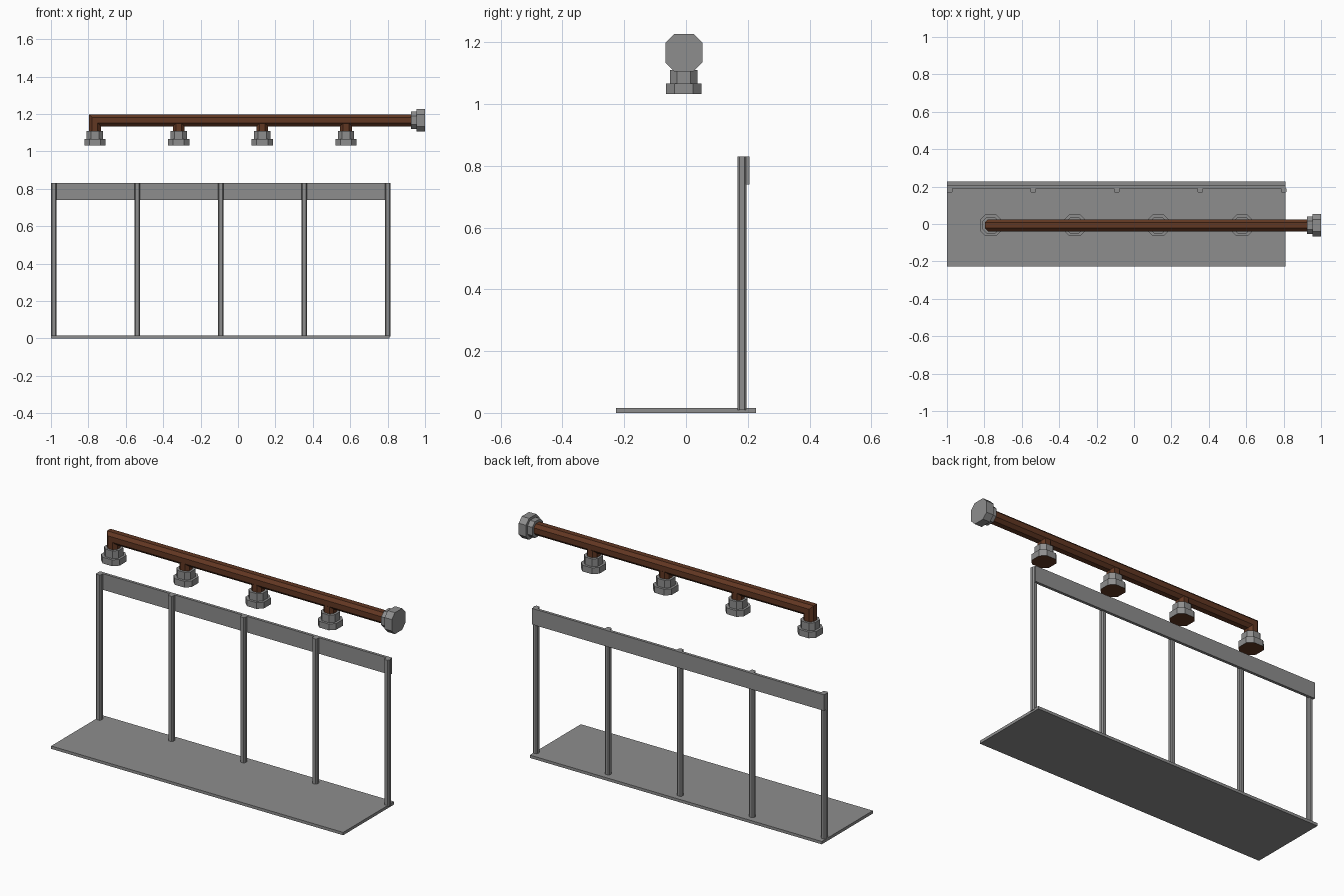
import bpy, bmesh
from mathutils import Vector

if "Cube" in bpy.data.objects:
    bpy.data.objects.remove(bpy.data.objects["Cube"])


def material(name, color):
    m = bpy.data.materials.new(name)
    m.diffuse_color = (*color, 1)
    m.use_nodes = True
    m.node_tree.nodes["Principled BSDF"].inputs["Base Color"].default_value = m.diffuse_color
    return m


GREY = material("grey metal", (0.27, 0.27, 0.27))
BROWN = material("brown pipe", (0.12, 0.038, 0.016))


def octagon(r, c):
    """Square of half width r with corners cut by c."""
    k = r - c
    return [(r, k), (k, r), (-k, r), (-r, k), (-r, -k), (-k, -r), (k, -r), (r, -k)]


def loft(name, rings, mats):
    """Skin a list of matching rings and cap both ends."""
    bm = bmesh.new()
    loops = [[bm.verts.new(p) for p in ring] for ring in rings]
    n = len(loops[0])
    for a, b in zip(loops, loops[1:]):
        for i in range(n):
            bm.faces.new((a[i], a[(i + 1) % n], b[(i + 1) % n], b[i]))
    bm.faces.new(loops[0])
    bm.faces.new(loops[-1])
    bmesh.ops.recalc_face_normals(bm, faces=bm.faces[:])
    me = bpy.data.meshes.new(name)
    bm.to_mesh(me)
    bm.free()
    for m in mats:
        me.materials.append(m)
    ob = bpy.data.objects.new(name, me)
    bpy.context.collection.objects.link(ob)
    return ob


def upright(name, x, y, sections, mats):
    """Vertical octagonal part; sections are (z, half width, chamfer)."""
    return loft(name, [[(x + u, y + v, z) for u, v in octagon(r, c)]
                       for z, r, c in sections], mats)


def box(name, x0, x1, y0, y1, z0, z1, mat):
    ring = [(x0, y0), (x1, y0), (x1, y1), (x0, y1)]
    return loft(name, [[(x, y, z) for x, y in ring] for z in (z0, z1)], [mat])


# base plate and back rail
box("base_plate", -1, 0.81, -0.226, 0.226, 0, 0.016, GREY)
box("back_rail", -1, 0.81, 0.19, 0.206, 0.74, 0.83, GREY)

# five posts
for i in range(5):
    upright(f"post_{i + 1}", -0.985 + 0.4465 * i, 0.181,
            [(0.01, 0.0145, 0.006), (0.83, 0.0145, 0.006)], [GREY])

# main pipe with a mitred elbow at the left end
PY, PZ, X0, STEP = -0.007, 1.166, -0.765, 0.4475
prof = octagon(0.032, 0.017)
loft("main_pipe", [
    [(0.94, PY + u, PZ + v) for u, v in prof],
    [(X0 - v, PY + u, PZ + v) for u, v in prof],
    [(X0 - v, PY + u, 1.10) for u, v in prof]], [BROWN])

# outlets: pipe stub, stepped grey fitting with brown underside
for i in range(4):
    x = X0 + STEP * i
    if i:
        upright(f"outlet_stub_{i + 1}", x, PY,
                [(1.10, 0.031, 0.016), (1.15, 0.031, 0.016)], [BROWN])
    fit = upright(f"outlet_fitting_{i + 1}", x, PY,
                  [(1.032, 0.057, 0.027), (1.067, 0.057, 0.027),
                   (1.067, 0.044, 0.022), (1.11, 0.044, 0.022)], [GREY, BROWN])
    for f in fit.data.polygons:
        if f.normal.z < -0.9:
            f.material_index = 1

# stepped end fitting on the right
loft("end_fitting", [[(x, PY + u, PZ + v) for u, v in octagon(r, c)]
                     for x, r, c in ((0.925, 0.046, 0.023), (0.955, 0.046, 0.023),
                                     (0.955, 0.06, 0.028), (1.0, 0.06, 0.028))], [GREY])
